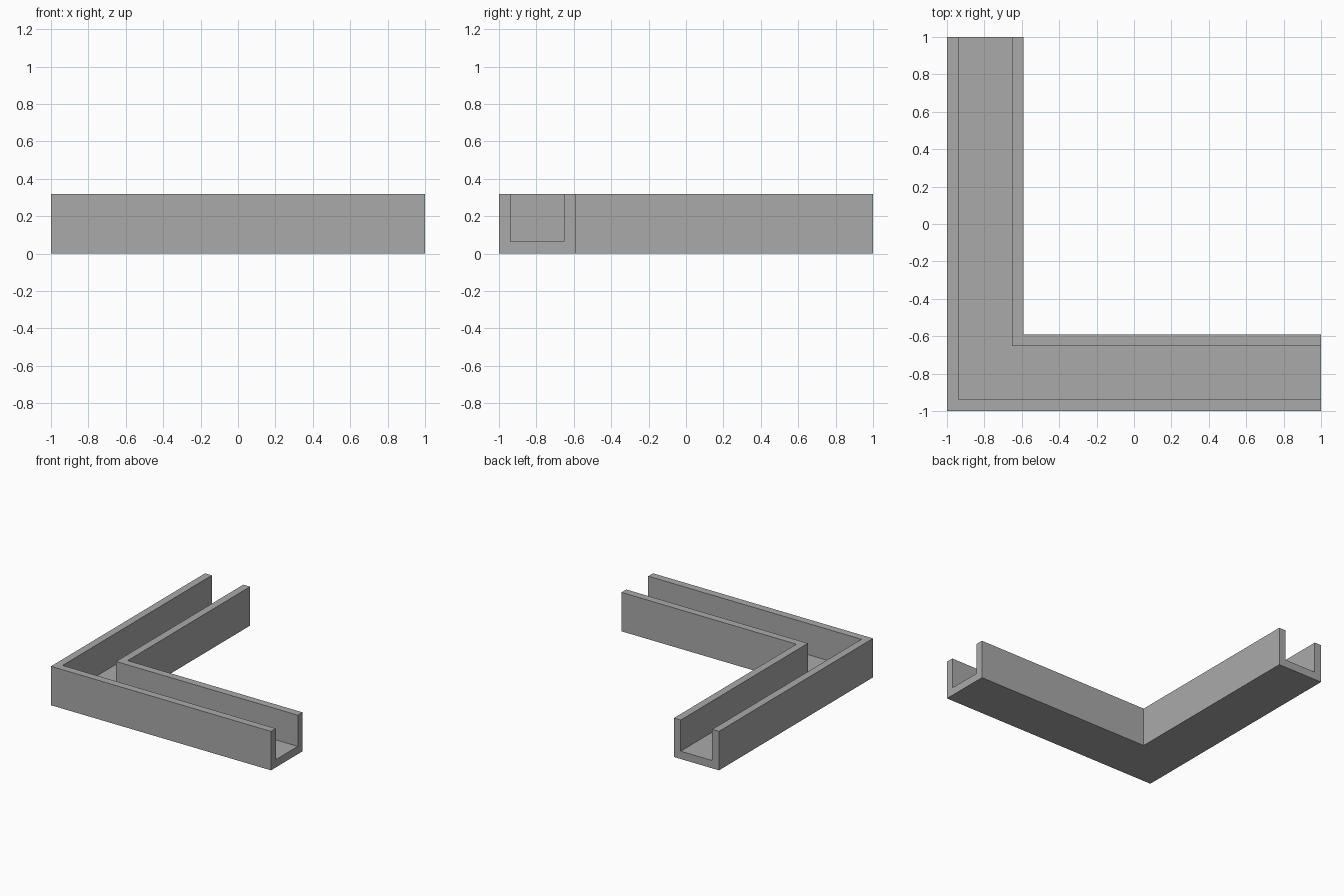
import bpy
import bmesh

# Remove the default cube
cube = bpy.data.objects.get("Cube")
if cube:
    bpy.data.objects.remove(cube, do_unlink=True)

# Plain grey material
GREY = (0.4, 0.4, 0.4, 1.0)
grey = bpy.data.materials.new("plain grey")
grey.use_nodes = True
grey.diffuse_color = GREY
grey.node_tree.nodes["Principled BSDF"].inputs["Base Color"].default_value = GREY

# U-shaped section: (distance in from the outer wall, height)
WIDTH, HEIGHT, WALL, FLOOR = 0.41, 0.32, 0.062, 0.064
section = [
    (0, 0), (WIDTH, 0), (WIDTH, HEIGHT), (WIDTH - WALL, HEIGHT),
    (WIDTH - WALL, FLOOR), (WALL, FLOOR), (WALL, HEIGHT), (0, HEIGHT),
]

# Sweep the section along the L, mitred at the corner
stations = [
    lambda d: (-1 + d, 1),
    lambda d: (-1 + d, -1 + d),
    lambda d: (1, -1 + d),
]
bm = bmesh.new()
rings = [[bm.verts.new((*place(d), z)) for d, z in section] for place in stations]
count = len(section)
for a, b in zip(rings, rings[1:]):
    for i in range(count):
        j = (i + 1) % count
        bm.faces.new((a[i], a[j], b[j], b[i]))

# Close both open ends
bm.faces.new(rings[0])
bm.faces.new(rings[-1])
bmesh.ops.recalc_face_normals(bm, faces=bm.faces)

mesh = bpy.data.meshes.new("corner_channel")
bm.to_mesh(mesh)
bm.free()
mesh.materials.append(grey)
channel = bpy.data.objects.new("corner_channel", mesh)
bpy.context.collection.objects.link(channel)
